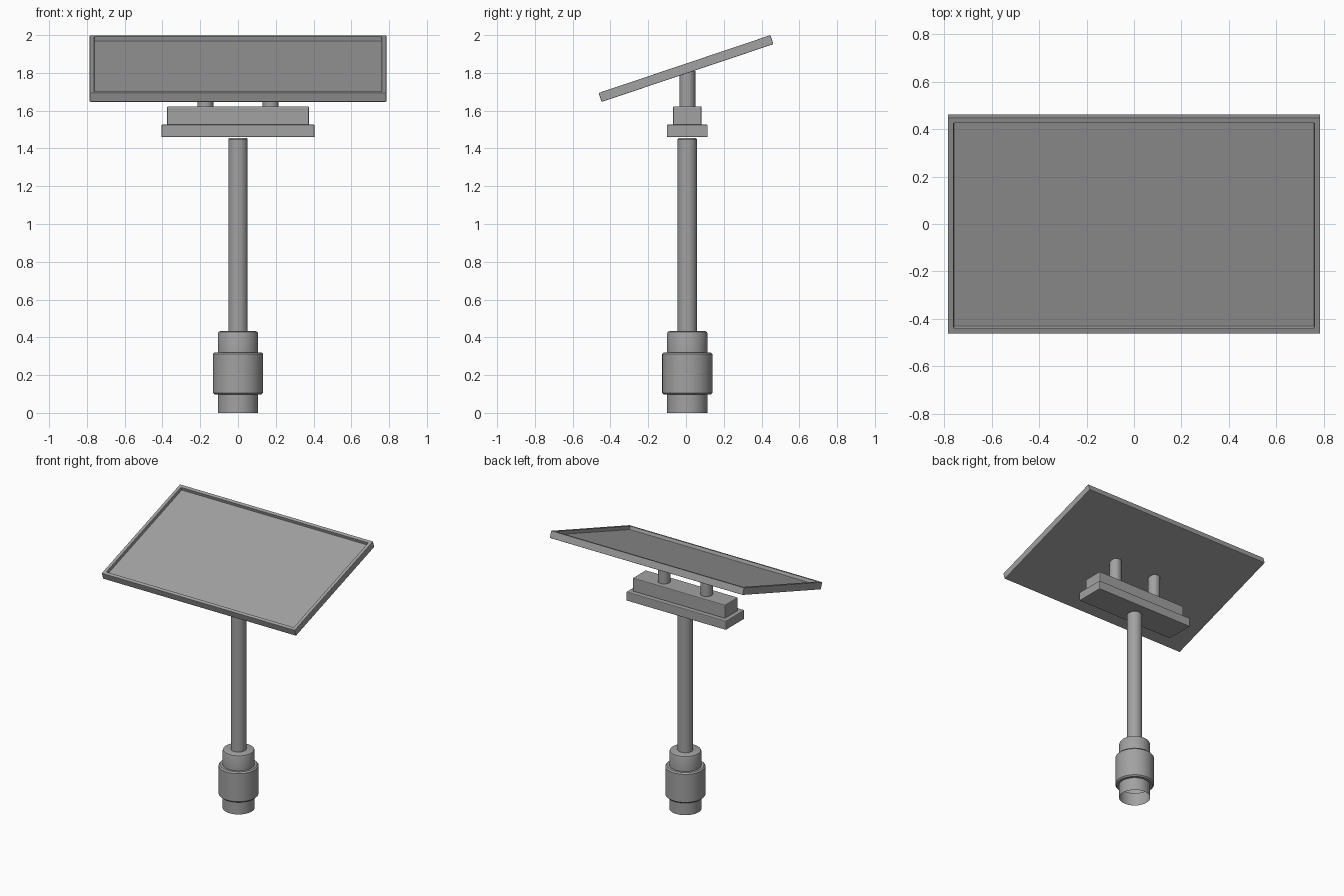
import bpy, bmesh, math
from mathutils import Matrix

cube = bpy.data.objects.get("Cube")
if cube:
    bpy.data.objects.remove(cube, do_unlink=True)

POLE_Y = 0.007
TILT = math.radians(18.6)

grey = bpy.data.materials.new("plain grey")
grey.use_nodes = True
grey.diffuse_color = (0.36, 0.36, 0.36, 1)
grey.node_tree.nodes["Principled BSDF"].inputs["Base Color"].default_value = (0.36, 0.36, 0.36, 1)


def finish(name, bm, smooth=False, bevel=0):
    """Turn a bmesh into a named object with the shared material."""
    bmesh.ops.recalc_face_normals(bm, faces=bm.faces)
    mesh = bpy.data.meshes.new(name)
    bm.to_mesh(mesh)
    bm.free()
    mesh.materials.append(grey)
    obj = bpy.data.objects.new(name, mesh)
    bpy.context.collection.objects.link(obj)
    if bevel:
        mod = obj.modifiers.new("soft edges", "BEVEL")
        mod.width, mod.segments = bevel, 2
    if smooth:
        bpy.ops.object.select_all(action="DESELECT")
        obj.select_set(True)
        bpy.context.view_layer.objects.active = obj
        bpy.ops.object.shade_smooth_by_angle(angle=math.radians(35))
    return obj


def lathe(name, profile, x=0, steps=48):
    """Spin a (radius, height) profile around a vertical axis."""
    bm = bmesh.new()
    verts = [bm.verts.new((r, 0, z)) for r, z in profile]
    edges = [bm.edges.new(pair) for pair in zip(verts, verts[1:])]
    bmesh.ops.spin(bm, geom=verts + edges, cent=(0, 0, 0), axis=(0, 0, 1),
                   angle=math.tau, steps=steps, use_duplicate=False)
    bmesh.ops.remove_doubles(bm, verts=bm.verts, dist=0.0001)
    bmesh.ops.translate(bm, verts=bm.verts, vec=(x, POLE_Y, 0))
    return finish(name, bm, smooth=True)


def box(name, size, bottom):
    """Upright block centred on the pole."""
    bm = bmesh.new()
    bmesh.ops.create_cube(bm, size=1)
    bmesh.ops.scale(bm, verts=bm.verts, vec=size)
    bmesh.ops.translate(bm, verts=bm.verts, vec=(0, POLE_Y, bottom + size[2] / 2))
    return finish(name, bm, bevel=0.005)


# Stepped base socket, open underneath
lathe("base_socket", [
    (0.107, 0), (0.107, 0.097), (0.124, 0.097), (0.133, 0.106),
    (0.133, 0.312), (0.124, 0.321), (0.107, 0.321), (0.107, 0.418),
    (0.103, 0.429), (0.093, 0.433), (0, 0.433)])

# Pole
lathe("pole", [(0.0515, 0.43), (0.0515, 1.448), (0.047, 1.454), (0, 1.454)])

# Mounting bracket in two tiers
box("bracket_lower", (0.81, 0.216, 0.066), 1.46)
box("bracket_upper", (0.75, 0.15, 0.1), 1.523)

# Two short posts carrying the panel
for side, x in (("left", 0.173), ("right", -0.173)):
    lathe(side + "_post", [(0, 1.6), (0.042, 1.6), (0.042, 1.81), (0, 1.81)], x, 32)

# Tilted panel with a raised rim around a recessed face
bm = bmesh.new()
bmesh.ops.create_cube(bm, size=1)
bmesh.ops.scale(bm, verts=bm.verts, vec=(1.57, 0.96, 0.05))
bm.faces.ensure_lookup_table()
top = max(bm.faces, key=lambda f: f.calc_center_median().z)
bmesh.ops.inset_region(bm, faces=[top], thickness=0.034)
bmesh.ops.inset_region(bm, faces=[top], thickness=0.001, depth=-0.024)
bmesh.ops.transform(bm, verts=bm.verts,
                    matrix=Matrix.Translation((0, 0, 1.823)) @ Matrix.Rotation(TILT, 4, "X"))
finish("panel", bm, bevel=0.003)
